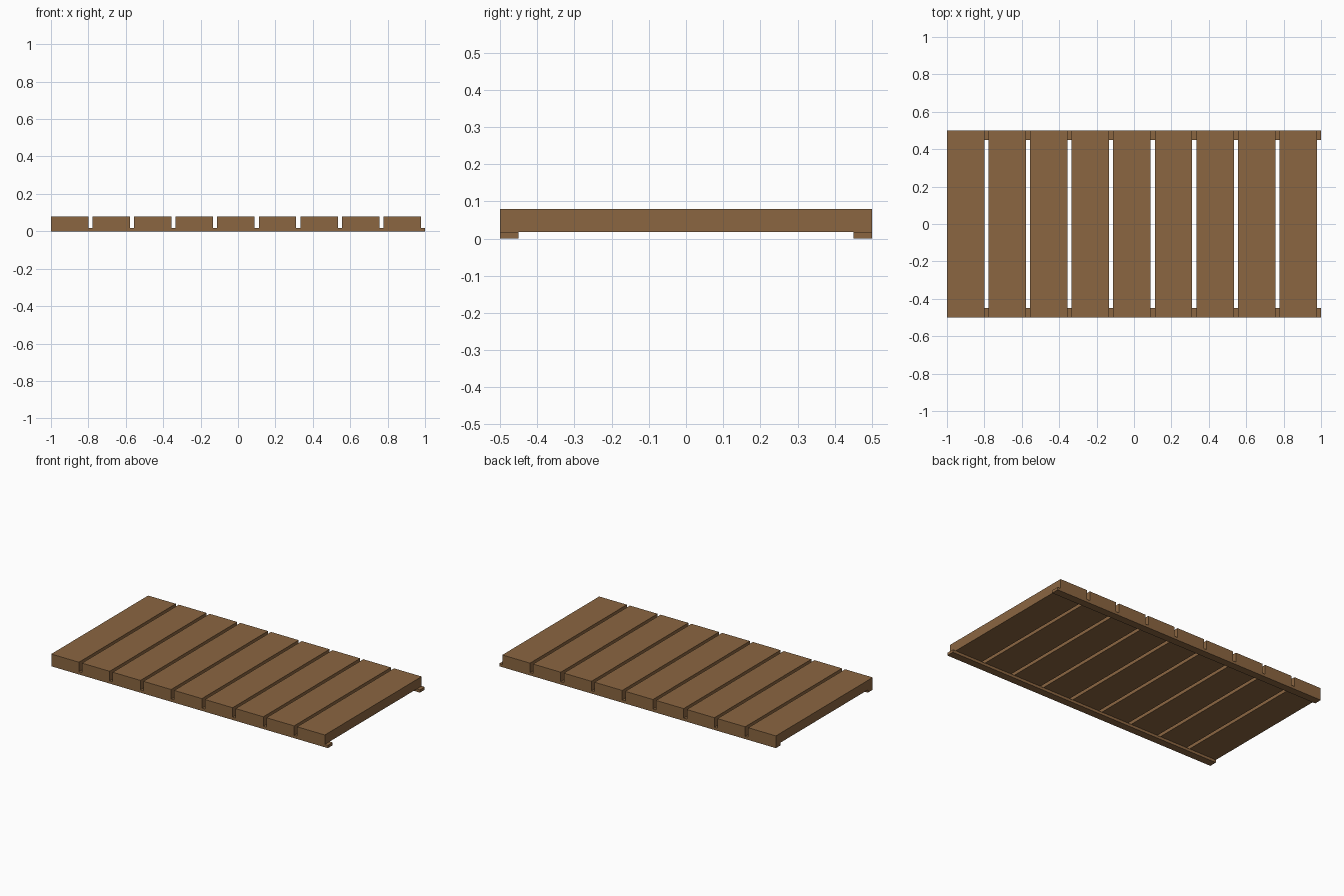
import bpy

if "Cube" in bpy.data.objects:
    bpy.data.objects.remove(bpy.data.objects["Cube"])

wood = bpy.data.materials.new("brown wood")
wood.diffuse_color = (0.258, 0.133, 0.053, 1)
wood.use_nodes = True
wood.node_tree.nodes["Principled BSDF"].inputs["Base Color"].default_value = wood.diffuse_color


def box(name, lo, hi):
    """Box between two opposite corners."""
    size = [b - a for a, b in zip(lo, hi)]
    centre = [(a + b) / 2 for a, b in zip(lo, hi)]
    bpy.ops.mesh.primitive_cube_add(size=1, location=centre)
    ob = bpy.context.object
    ob.name = name
    ob.scale = size
    bpy.ops.object.transform_apply(location=False, rotation=False, scale=True)
    ob.data.materials.append(wood)
    return ob


RAIL_H, TOP = 0.0178, 0.08
COUNT, WIDTH = 9, 0.2
PITCH = 2 / COUNT

# planks across the deck, a gap after each one
for i in range(COUNT):
    x = -1 + i * PITCH
    box(f"plank_{i + 1}", (x, -0.5, RAIL_H), (x + WIDTH, 0.5, TOP))

# thin support rails under the front and back edges
box("front_rail", (-1, -0.5, 0), (1, -0.45, RAIL_H))
box("back_rail", (-1, 0.45, 0), (1, 0.5, RAIL_H))
